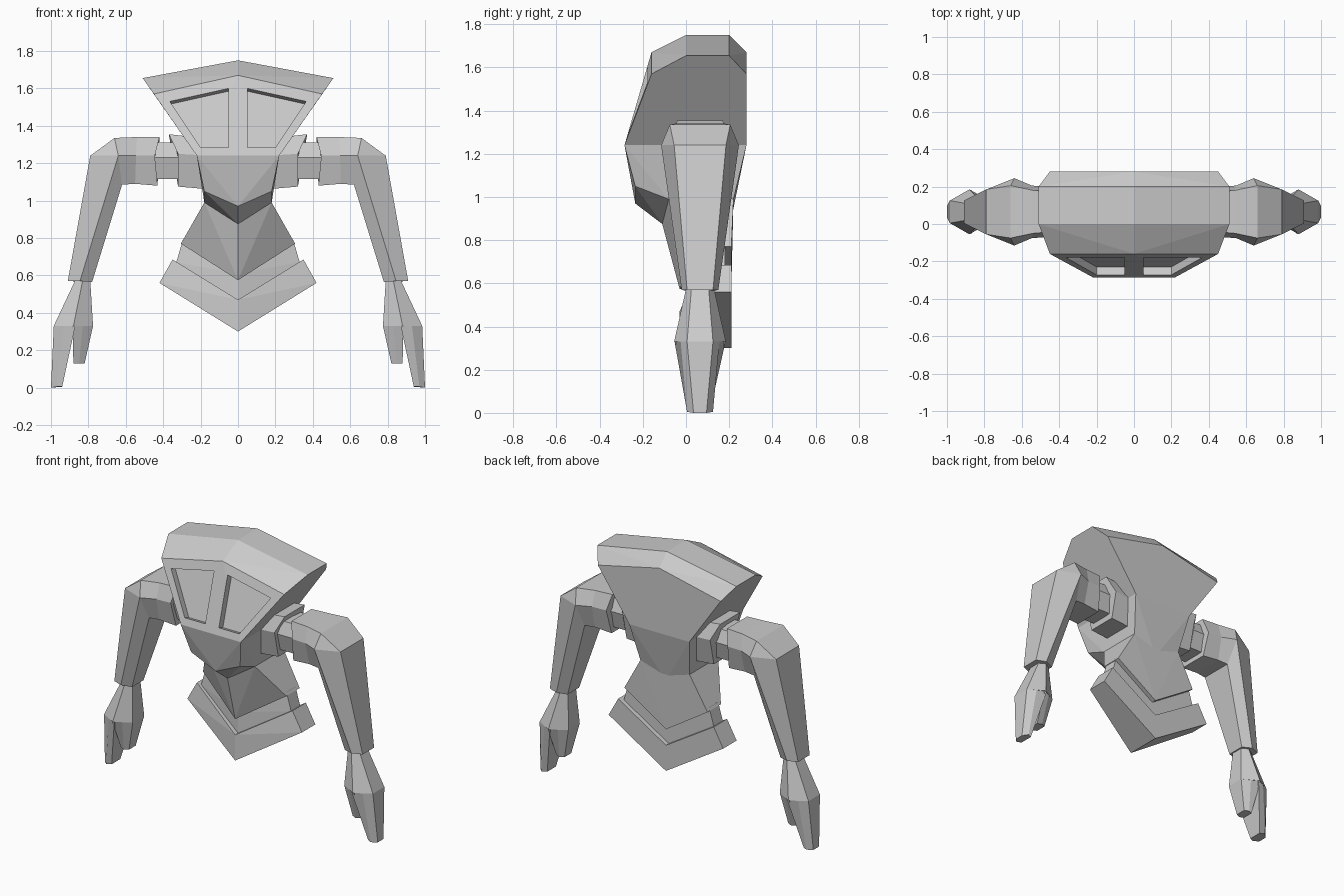
import bpy, bmesh
from mathutils import Vector

if "Cube" in bpy.data.objects:
    bpy.data.objects.remove(bpy.data.objects["Cube"], do_unlink=True)

GREY = (0.6, 0.6, 0.6, 1)
mat = bpy.data.materials.new("plain grey")
mat.use_nodes = True
mat.diffuse_color = GREY
mat.node_tree.nodes["Principled BSDF"].inputs["Base Color"].default_value = GREY

ARM_Y = 0.065   # depth of the arm centre line


def finish(name, bm, mirror=False):
    bmesh.ops.remove_doubles(bm, verts=bm.verts, dist=0.0005)
    bmesh.ops.recalc_face_normals(bm, faces=bm.faces)
    mesh = bpy.data.meshes.new(name)
    bm.to_mesh(mesh)
    bm.free()
    mesh.materials.append(mat)
    obj = bpy.data.objects.new(name, mesh)
    bpy.context.collection.objects.link(obj)
    if mirror:
        obj.modifiers.new("Mirror", "MIRROR").use_mirror_merge = True
    return obj


def hull(name, points, half=False):
    """Convex solid: points mirrored first, or one half mirrored afterwards."""
    bm = bmesh.new()
    for x, y, z in points:
        bm.verts.new((x, y, z))
        if x and not half:
            bm.verts.new((-x, y, z))
    bmesh.ops.convex_hull(bm, input=bm.verts)
    bmesh.ops.dissolve_limit(bm, angle_limit=0.02, verts=bm.verts, edges=bm.edges)
    if half:
        middle = [f for f in bm.faces if all(abs(v.co.x) < 0.001 for v in f.verts)]
        bmesh.ops.delete(bm, geom=middle, context="FACES_ONLY")
    return finish(name, bm, half)


def hex_loft(name, *rings):
    """Six-sided limb; each ring has outer, middle and inner (x, z, half width)."""
    bm = bmesh.new()
    loops = []
    for out, mid, inn in rings:
        order = [(out, -1), (out, 1), (mid, 1), (inn, 1), (inn, -1), (mid, -1)]
        loops.append([bm.verts.new((p[0], ARM_Y + s * p[2], p[1])) for p, s in order])
    for a, b in zip(loops, loops[1:]):
        for i in range(6):
            j = (i + 1) % 6
            bm.faces.new((a[i], a[j], b[j], b[i]))
    bm.faces.new(loops[0])
    bm.faces.new(loops[-1])
    return finish(name, bm, True)


# Head: flared block with a ridged, bevelled roof
head = hull("head", [
    (0, -.16, 1.67), (.45, -.16, 1.57), (.51, 0, 1.655), (.51, .2, 1.655),
    (.45, .28, 1.57), (0, .28, 1.67), (0, 0, 1.75), (0, .2, 1.75),
    (.22, -.285, 1.24), (.22, .28, 1.24)])

# Two recessed windows in the face
inward = Vector((0, .95, -.33))
window = [(.05, -.18, 1.6), (.365, -.178, 1.53), (.2, -.272, 1.285), (.05, -.272, 1.285)]
for label, side in (("left", 1), ("right", -1)):
    bm = bmesh.new()
    front, back = [[bm.verts.new(Vector((side * x, y, z)) + inward * d) for x, y, z in window]
                   for d in (-.06, .045)]
    bm.faces.new(front)
    bm.faces.new(back)
    for i in range(4):
        j = (i + 1) % 4
        bm.faces.new((front[i], front[j], back[j], back[i]))
    cutter = finish(label + "_window_cutter", bm)
    cutter.hide_render = True
    cutter.hide_viewport = True
    cutter.display_type = "WIRE"
    cut = head.modifiers.new(label + " window", "BOOLEAN")
    cut.operation, cut.solver, cut.object = "DIFFERENCE", "EXACT", cutter

# Chest and waist
hull("chest", [
    (.22, -.285, 1.24), (.22, .28, 1.24), (.18, -.235, 1.05), (0, -.235, .97),
    (0, -.11, .875), (.18, -.08, .99), (.18, .22, .99), (0, .21, .9)])
hull("waist", [
    (0, -.11, .875), (.18, -.08, .99), (.18, .22, .99), (0, -.03, .575),
    (.305, .07, .77), (.305, .21, .77), (0, .21, .575)])


# V-shaped bands below the waist
def band(name, front, back, spread, *corners):
    hull(name, [(x, y + (spread if x and y == front else 0), z)
                for x, z in corners for y in (front, back)], half=True)


band("belt_joint", 0, .18, .085, (0, .61), (.295, .79), (0, .45), (.33, .67))
band("belt", -.03, .21, .1, (0, .47), (.35, .685), (0, .3), (.42, .56))

# Shoulders
hex_loft("shoulder_socket",
         [(.15, 1.33, .1), (.15, 1.24, .14), (.15, 1.06, .1)],
         [(.37, 1.355, .105), (.32, 1.25, .14), (.32, 1.075, .1)])
hex_loft("shoulder_joint",
         [(.3, 1.31, .08), (.3, 1.23, .11), (.3, 1.115, .08)],
         [(.46, 1.31, .08), (.46, 1.23, .11), (.46, 1.115, .08)])

# Arms bend from the shoulder down to the wrist
elbow_mid, elbow_in = (.64, 1.24, .18), (.62, 1.085, .11)
hex_loft("arm",
         [(.42, 1.34, .105), (.445, 1.24, .135), (.43, 1.08, .1)],
         [(.54, 1.34, .115), (.545, 1.24, .14), (.55, 1.09, .105)],
         [(.66, 1.335, .14), elbow_mid, elbow_in],
         [(.79, 1.24, .12), elbow_mid, elbow_in],
         [(.91, .57, .06), (.845, .57, .085), (.78, .565, .06)])

# Hands with one long and one short finger
hex_loft("palm",
         [(.87, .575, .04), (.83, .575, .065), (.79, .575, .04)],
         [(.985, .33, .06), (.88, .33, .12), (.775, .33, .06)])
hex_loft("long_finger",
         [(.985, .33, .06), (.93, .33, .09), (.87, .33, .118)],
         [(1, 0, .03), (.97, .005, .06), (.94, .005, .045)])
hex_loft("short_finger",
         [(.885, .33, .118), (.83, .33, .09), (.775, .33, .06)],
         [(.88, .13, .035), (.85, .13, .05), (.82, .13, .035)])
